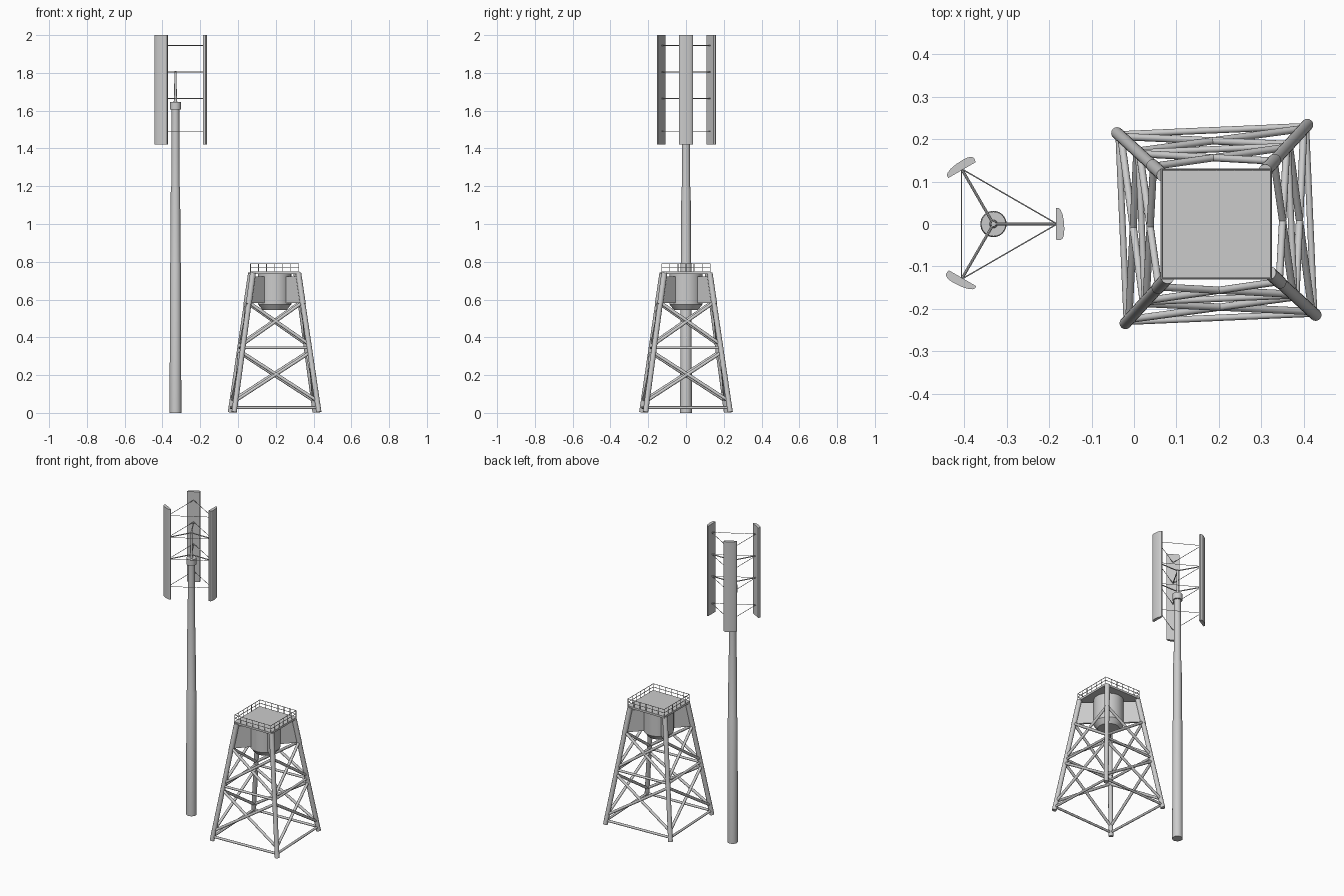
import bpy, bmesh
from math import cos, sin, pi, radians
from mathutils import Vector, Matrix

if "Cube" in bpy.data.objects:
    bpy.data.objects.remove(bpy.data.objects["Cube"])

def finish(name, bm, smooth=True):
    bmesh.ops.recalc_face_normals(bm, faces=bm.faces)
    me = bpy.data.meshes.new(name)
    bm.to_mesh(me)
    bm.free()
    ob = bpy.data.objects.new(name, me)
    bpy.context.collection.objects.link(ob)
    if smooth:
        bpy.ops.object.select_all(action='DESELECT')
        ob.select_set(True)
        bpy.context.view_layer.objects.active = ob
        bpy.ops.object.shade_smooth_by_angle(angle=radians(35))
    return ob

def rod(bm, a, b, r, n=12):
    a, b = Vector(a), Vector(b)
    d = b - a
    m = Matrix.Translation((a + b) / 2) @ d.to_track_quat('Z', 'Y').to_matrix().to_4x4()
    bmesh.ops.create_cone(bm, cap_ends=True, segments=n, radius1=r, radius2=r,
                          depth=d.length, matrix=m)

def prism(bm, bottom, top):
    lo = [bm.verts.new(p) for p in bottom]
    hi = [bm.verts.new(p) for p in top]
    n = len(lo)
    bm.faces.new(lo[::-1])
    bm.faces.new(hi)
    for i in range(n):
        bm.faces.new((lo[i], lo[(i + 1) % n], hi[(i + 1) % n], hi[i]))

def lathe(name, x, profile, n=32):
    bm = bmesh.new()
    rings = [[bm.verts.new((x + r * cos(2 * pi * i / n), r * sin(2 * pi * i / n), z))
              for i in range(n)] for r, z in profile]
    bm.faces.new(rings[0][::-1])
    bm.faces.new(rings[-1])
    for a, b in zip(rings, rings[1:]):
        for i in range(n):
            j = (i + 1) % n
            bm.faces.new((a[i], a[j], b[j], b[i]))
    return finish(name, bm)

# ---------- vertical-axis turbine ----------
TX = -0.331
lathe("mast", TX, [(.031, 0), (.029, .79), (.026, .80),
                   (.025, 1.18), (.022, 1.20), (.020, 1.61)])
lathe("hub", TX, [(.029, 1.605), (.029, 1.645)])
lathe("rotor_shaft", TX, [(.010, 1.64), (.007, 1.68), (.006, 1.81)], 16)

def polar(r, t, ang, z):
    return Vector((TX + r * cos(ang) - t * sin(ang), r * sin(ang) + t * cos(ang), z))

# blades: flat inside, bulged outside
section = [(0, .038), (.006, .038), (.011, .034), (.016, .022), (.019, .006), (.020, -.012),
           (.019, -.026), (.016, -.034), (.011, -.038), (0, -.037)]
R = .147
angles = [2 * pi * k / 3 for k in range(3)]
for k, a in enumerate(angles):
    bm = bmesh.new()
    prism(bm, [polar(R + r, t, a, 1.422) for r, t in section],
          [polar(R + r, t, a, 2.0) for r, t in section])
    finish(f"rotor_blade_{k + 1}", bm)

# tie rods between blades and spokes to the shaft
bm = bmesh.new()
for z in (1.49, 1.665, 1.805, 1.945):
    for k in range(3):
        rod(bm, polar(R + .003, 0, angles[k], z), polar(R + .003, 0, angles[k - 1], z), .0015, 8)
finish("tie_rods", bm)
bm = bmesh.new()
for z in (1.665, 1.805):
    for a in angles:
        rod(bm, (TX, 0, z), polar(R + .003, 0, a, z), .0033, 8)
finish("spokes", bm)

# ---------- lattice tower ----------
CX, TOP = .194, .74

def leg_pt(k, z):
    r = .318 + (.17 - .318) * z / TOP
    a = radians(47.5 + 90 * k)
    return Vector((CX + r * cos(a), r * sin(a), z))

for k in range(4):
    bm = bmesh.new()
    rod(bm, leg_pt(k, .004), leg_pt(k, .59), .014, 16)
    rod(bm, leg_pt(k, .575), leg_pt(k, TOP), .0155, 16)
    finish(f"tower_leg_{k + 1}", bm)

# horizontal and crossed braces on each side
bm = bmesh.new()
for k in range(4):
    j = (k + 1) % 4
    for z in (.028, .345):
        rod(bm, leg_pt(k, z), leg_pt(j, z), .0075)
    for lo, hi in ((.065, .32), (.365, .585)):
        rod(bm, leg_pt(k, lo), leg_pt(j, hi), .0085)
        rod(bm, leg_pt(j, lo), leg_pt(k, hi), .0085)
finish("braces", bm)

# central drum and diagonal web plates to the legs
lathe("central_drum", CX, [(.064, .545), (.088, .575), (.088, TOP)])
bm = bmesh.new()
for k in range(4):
    a = radians(47.5 + 90 * k)
    side = Vector((-sin(a), cos(a), 0)) * .006
    axis = lambda z: Vector((CX + .078 * cos(a), .078 * sin(a), z))
    quad = [axis(.583), leg_pt(k, .583), leg_pt(k, .723), axis(.723)]
    prism(bm, [p - side for p in quad], [p + side for p in quad])
finish("web_plates", bm, False)

# deck
H = .131
corners = [(1, 1), (-1, 1), (-1, -1), (1, -1)]
bm = bmesh.new()
prism(bm, [(CX + H * x, H * y, .735) for x, y in corners],
      [(CX + H * x, H * y, .748) for x, y in corners])
finish("deck", bm, False)

# guard rail
bm = bmesh.new()
h = H - .003
for k in range(4):
    p, q = (Vector((CX + h * x, h * y, 0)) for x, y in (corners[k], corners[(k + 1) % 4]))
    for z in (.769, .790):
        rod(bm, p + Vector((0, 0, z)), q + Vector((0, 0, z)), .0018, 8)
    for i in range(6):
        b = p.lerp(q, i / 6)
        rod(bm, b + Vector((0, 0, .745)), b + Vector((0, 0, .791)), .0018, 8)
finish("guard_rail", bm)
